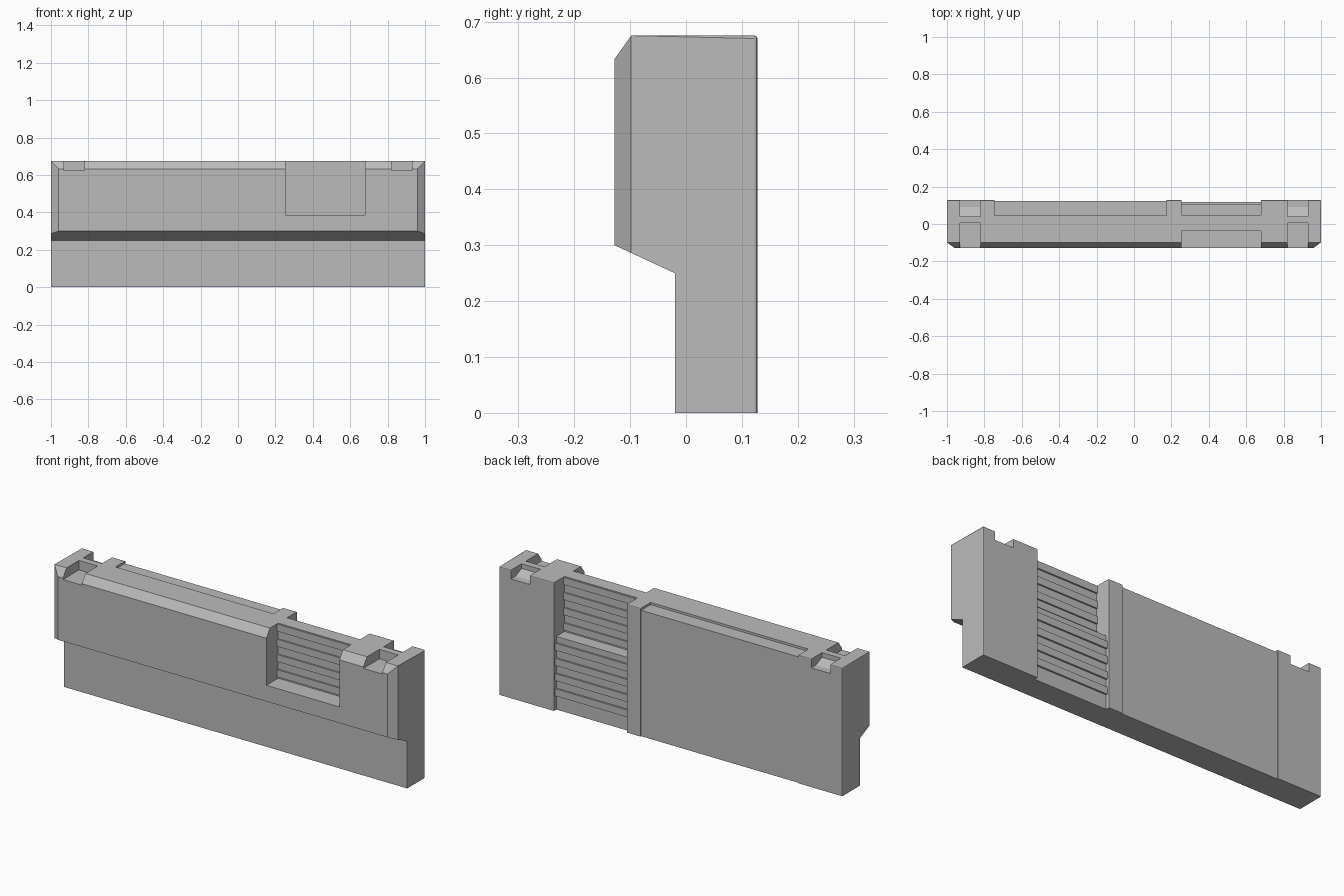
import bpy
import bmesh
from mathutils import Vector

cube = bpy.data.objects.get("Cube")
if cube:
    bpy.data.objects.remove(cube, do_unlink=True)

grey = bpy.data.materials.new("plain_grey")
grey.use_nodes = True
grey.diffuse_color = (0.5, 0.5, 0.5, 1)
grey.node_tree.nodes["Principled BSDF"].inputs["Base Color"].default_value = (0.5, 0.5, 0.5, 1)


def prism(name, profile, x0, x1, shape=None):
    """Extrude a (y, z) profile along x; shape is an optional mesh edit."""
    bm = bmesh.new()
    face = bm.faces.new([bm.verts.new((x0, y, z)) for y, z in profile])
    ext = bmesh.ops.extrude_face_region(bm, geom=[face])
    moved = [v for v in ext["geom"] if isinstance(v, bmesh.types.BMVert)]
    bmesh.ops.translate(bm, verts=moved, vec=(x1 - x0, 0, 0))
    bmesh.ops.recalc_face_normals(bm, faces=bm.faces)
    if shape:
        shape(bm)
        bmesh.ops.recalc_face_normals(bm, faces=bm.faces)
    mesh = bpy.data.meshes.new(name)
    bm.to_mesh(mesh)
    bm.free()
    mesh.materials.append(grey)
    obj = bpy.data.objects.new(name, mesh)
    bpy.context.collection.objects.link(obj)
    return obj


def rect(y0, y1, z0, z1):
    return [(y0, z0), (y1, z0), (y1, z1), (y0, z1)]


def cut(target, profile, x0, x1):
    """Carve an extruded profile out of the target."""
    cutter = prism("cutter", profile, x0, x1)
    cutter.hide_render = True
    mod = target.modifiers.new("carve", "BOOLEAN")
    mod.operation = "DIFFERENCE"
    mod.solver = "EXACT"
    mod.object = cutter
    bpy.context.view_layer.objects.active = target
    bpy.ops.object.modifier_apply(modifier=mod.name)
    bpy.data.objects.remove(cutter, do_unlink=True)


TOP, BACK, FRONT, LIP = 0.675, 0.128, -0.128, -0.098


def trim_body(bm):
    # Slanted front corners at both ends
    for side in (-1, 1):
        bmesh.ops.bisect_plane(
            bm, geom=bm.verts[:] + bm.edges[:] + bm.faces[:],
            plane_co=(side, LIP, 0), plane_no=Vector((side * 0.03, -0.04, 0)).normalized(),
            clear_outer=True)
        bmesh.ops.holes_fill(bm, edges=[e for e in bm.edges if e.is_boundary], sides=0)
    # Softened top and back edges
    soft = []
    for e in bm.edges:
        a, b = (v.co for v in e.verts)
        at_top = min(a.z, b.z) > TOP - 0.001
        at_back = min(a.y, b.y) > BACK - 0.001
        at_end = min(abs(a.x), abs(b.x)) > 0.999 and a.x * b.x > 0
        if (at_top and at_back) or (at_end and (at_top or at_back)):
            soft.append(e)
    bmesh.ops.bevel(bm, geom=soft, offset=0.005, segments=2, profile=0.5, affect="EDGES")


# Main wall with an overhanging upper front
body = prism("wall_body", [(-0.02, 0), (BACK, 0), (BACK, TOP), (LIP, TOP),
                           (FRONT, 0.633), (FRONT, 0.30), (-0.02, 0.25)], -1, 1, trim_body)

# Recessed back panel that wraps onto the top
cut(body, [(0.123, -0.1), (0.2, -0.1), (0.2, 0.8), (0.045, 0.8),
           (0.045, 0.663), (0.123, 0.663)], -0.745, 0.175)

# Vent bay: front opening, deep upper back and shallow lower back
V0, V1 = 0.255, 0.68
cut(body, rect(-0.2, -0.03, 0.385, 0.8), V0, V1)
cut(body, [(0.108, -0.1), (0.2, -0.1), (0.2, 0.8), (0.04, 0.8),
           (0.04, 0.385), (0.108, 0.385)], V0, V1)

# Paired pockets near each end, leaving a rib between
for x0 in (-0.93, 0.82):
    cut(body, rect(-0.2, 0.005, 0.625, 0.8), x0, x0 + 0.11)
    cut(body, [(0.2, 0.628), (0.2, 0.8), (0.04, 0.8), (0.04, 0.65), (0.09, 0.628)], x0, x0 + 0.11)

# Vent slats on the front and the back
for i in range(4):
    z = 0.395 + 0.08 * i
    prism("upper_slat", rect(-0.038, 0.048, z, z + 0.038), V0, V1)
    z = 0.075 + 0.08 * i
    prism("lower_slat", rect(0.1, 0.117, z, z + 0.038), V0, V1)
